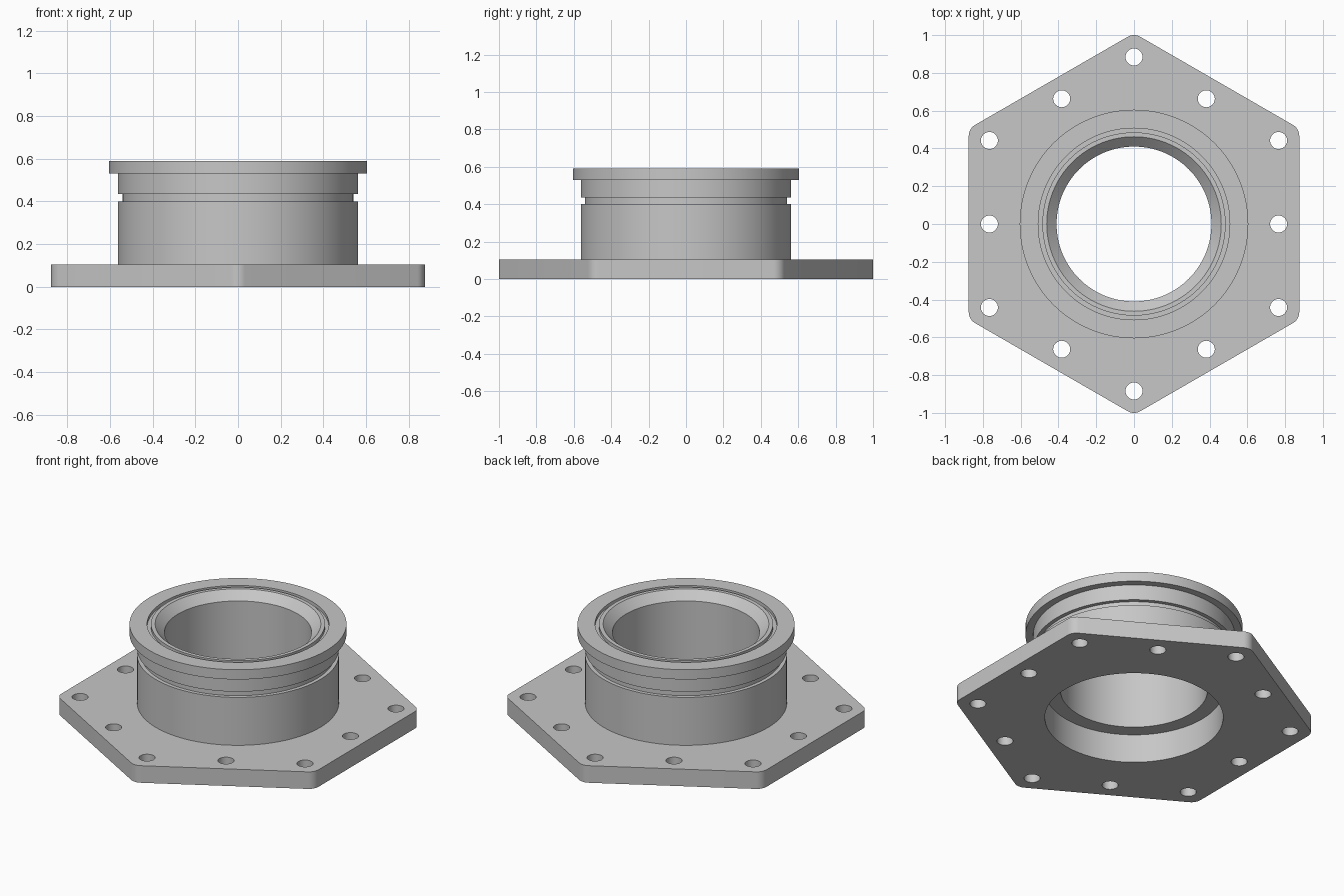
import bpy
import bmesh
from math import sin, cos, tan, pi, radians

if "Cube" in bpy.data.objects:
    bpy.data.objects.remove(bpy.data.objects["Cube"], do_unlink=True)

# One plain metal colour
metal = bpy.data.materials.new("grey metal")
metal.use_nodes = True
grey = (0.57, 0.57, 0.57, 1)
metal.diffuse_color = grey
metal.node_tree.nodes["Principled BSDF"].inputs["Base Color"].default_value = grey

PLATE_TOP = 0.105
HALF_WIDTH = 0.875      # plate centre to flat side
CORNER = 0.067          # plate corner radius
BOLT_RADIUS = 0.884     # centre to the corner bolt holes
HOLE = 0.045
SOCKET = 0.497          # wide bore in the underside


def make_object(name, bm):
    bmesh.ops.recalc_face_normals(bm, faces=bm.faces)
    mesh = bpy.data.meshes.new(name)
    bm.to_mesh(mesh)
    bm.free()
    obj = bpy.data.objects.new(name, mesh)
    bpy.context.collection.objects.link(obj)
    mesh.materials.append(metal)
    return obj


def select(obj):
    bpy.ops.object.select_all(action='DESELECT')
    obj.select_set(True)
    bpy.context.view_layer.objects.active = obj


def prism(bm, points, low, high):
    face = bm.faces.new([bm.verts.new((x, y, low)) for x, y in points])
    top = bmesh.ops.extrude_face_region(bm, geom=[face])["geom"]
    verts = [v for v in top if isinstance(v, bmesh.types.BMVert)]
    bmesh.ops.translate(bm, verts=verts, vec=(0, 0, high - low))


def circle(x, y, radius, count):
    return [(x + radius * cos(2 * pi * i / count), y + radius * sin(2 * pi * i / count))
            for i in range(count)]


# Hexagonal base plate with rounded corners
outline = []
for k in range(6):
    middle = radians(90 + 60 * k)
    reach = (HALF_WIDTH - CORNER) / cos(pi / 6)
    for step in range(9):
        a = middle + radians(-30 + 60 * step / 8)
        outline.append((reach * cos(middle) + CORNER * cos(a),
                        reach * sin(middle) + CORNER * sin(a)))
bm = bmesh.new()
prism(bm, outline, 0, PLATE_TOP)
plate = make_object("base_plate", bm)

# Cutter: central bore, corner bolt holes and mid-side bolt holes
bm = bmesh.new()
prism(bm, circle(0, 0, SOCKET, 128), -0.1, 0.3)
for k in range(12):
    a = radians(30 * k)
    r = BOLT_RADIUS * (1 if k % 2 else cos(pi / 6))
    prism(bm, circle(r * cos(a), r * sin(a), HOLE, 32), -0.1, 0.3)
cutter = make_object("hole_cutter", bm)
cutter.hide_render = True

cut = plate.modifiers.new("holes", 'BOOLEAN')
cut.operation = 'DIFFERENCE'
cut.solver = 'EXACT'
cut.object = cutter
select(plate)
bpy.ops.object.modifier_apply(modifier=cut.name)
bpy.data.objects.remove(cutter, do_unlink=True)

# Turned neck: grooved outside, rim, seal recess, bevelled mouth, stepped bore
profile = [
    (0.5625, PLATE_TOP), (0.5625, 0.4), (0.54, 0.4), (0.54, 0.435),
    (0.5625, 0.435), (0.5625, 0.53), (0.605, 0.53), (0.605, 0.59),
    (0.507, 0.59), (0.507, 0.57), (0.485, 0.57), (0.485, 0.59),
    (0.462, 0.59), (0.41, 0.54), (0.41, 0.176), (SOCKET, 0.176),
    (SOCKET, PLATE_TOP),
]
bm = bmesh.new()
verts = [bm.verts.new((r, 0, z)) for r, z in profile]
edges = [bm.edges.new(pair) for pair in zip(verts, verts[1:])]
bmesh.ops.spin(bm, geom=verts + edges, cent=(0, 0, 0), axis=(0, 0, 1),
               angle=2 * pi, steps=128, use_merge=True)
bmesh.ops.remove_doubles(bm, verts=bm.verts, dist=0.0001)
neck = make_object("neck", bm)

for obj in (plate, neck):
    select(obj)
    bpy.ops.object.shade_smooth_by_angle(angle=radians(30))
